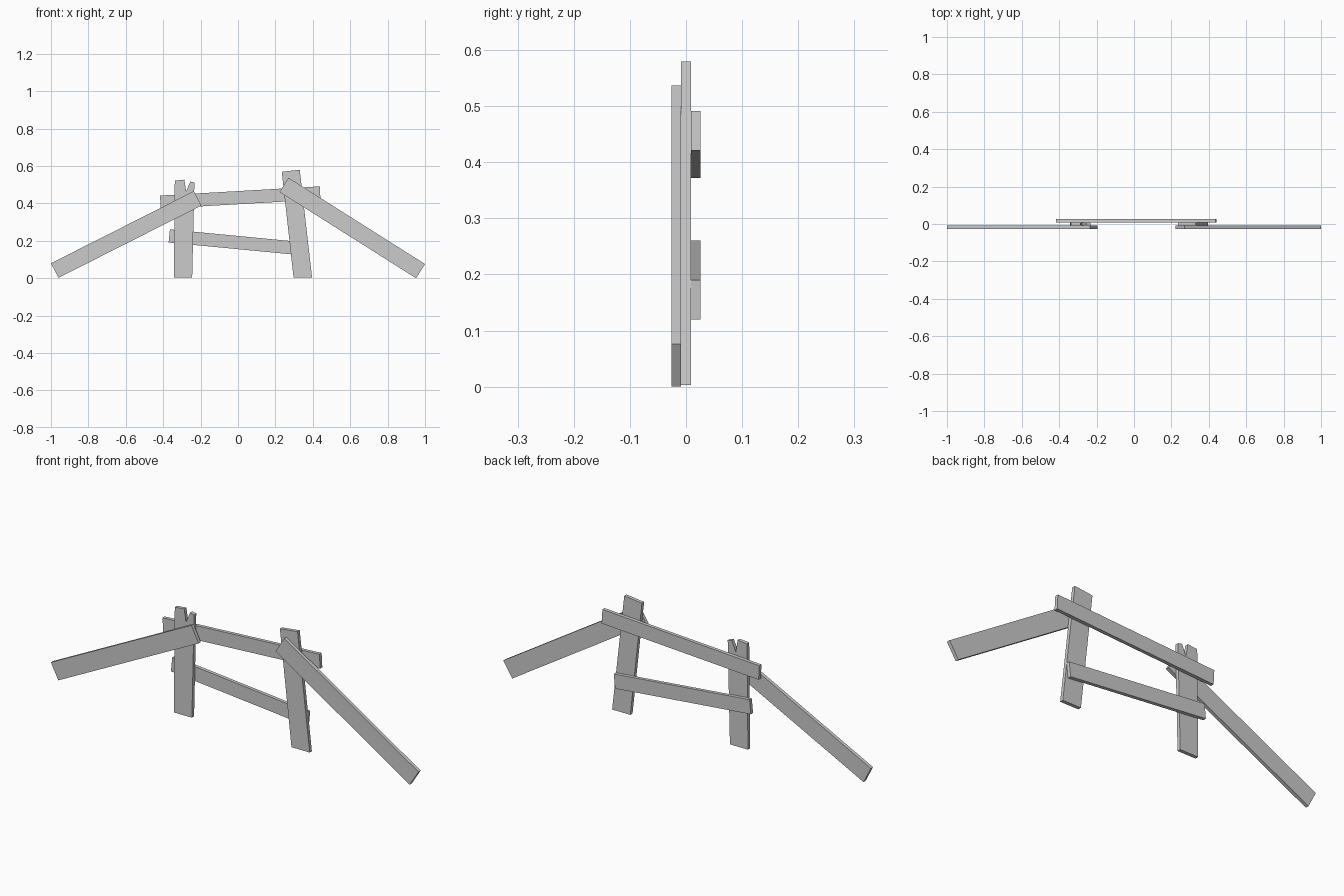
import bpy
import bmesh

if "Cube" in bpy.data.objects:
    bpy.data.objects.remove(bpy.data.objects["Cube"])

T = 0.0172  # plank thickness


def plank(name, profile, layer):
    """Extrude an (x, z) outline through one of the three plank layers."""
    y0 = layer * T - T / 2
    bm = bmesh.new()
    face = bm.faces.new([bm.verts.new((x, y0, z)) for x, z in profile])
    ext = bmesh.ops.extrude_face_region(bm, geom=[face])
    verts = [v for v in ext["geom"] if isinstance(v, bmesh.types.BMVert)]
    bmesh.ops.translate(bm, verts=verts, vec=(0, T, 0))
    bmesh.ops.recalc_face_normals(bm, faces=bm.faces)
    mesh = bpy.data.meshes.new(name)
    bm.to_mesh(mesh)
    bm.free()
    obj = bpy.data.objects.new(name, mesh)
    bpy.context.collection.objects.link(obj)
    return obj


# Upright posts, the left one with a split top
plank("left_post", [(-0.343, 0.003), (-0.245, 0.003), (-0.233, 0.512),
                    (-0.255, 0.517), (-0.277, 0.465), (-0.287, 0.527),
                    (-0.338, 0.522)], 0)
plank("right_post", [(0.297, 0.003), (0.396, 0.003), (0.330, 0.580),
                     (0.234, 0.569)], 0)

# Horizontal rails on the back
plank("upper_rail", [(-0.413, 0.372), (0.441, 0.421), (0.437, 0.491),
                     (-0.417, 0.442)], 1)
plank("lower_rail", [(-0.371, 0.191), (0.368, 0.120), (0.375, 0.190),
                     (-0.364, 0.261)], 1)

# Fallen rails leaning to the ground on the front
plank("left_fallen_rail", [(-1.0, 0.080), (-0.96, 0.002), (-0.196, 0.388),
                           (-0.236, 0.466)], -1)
plank("right_fallen_rail", [(0.222, 0.461), (0.952, 0.0), (1.0, 0.076),
                            (0.270, 0.537)], -1)
